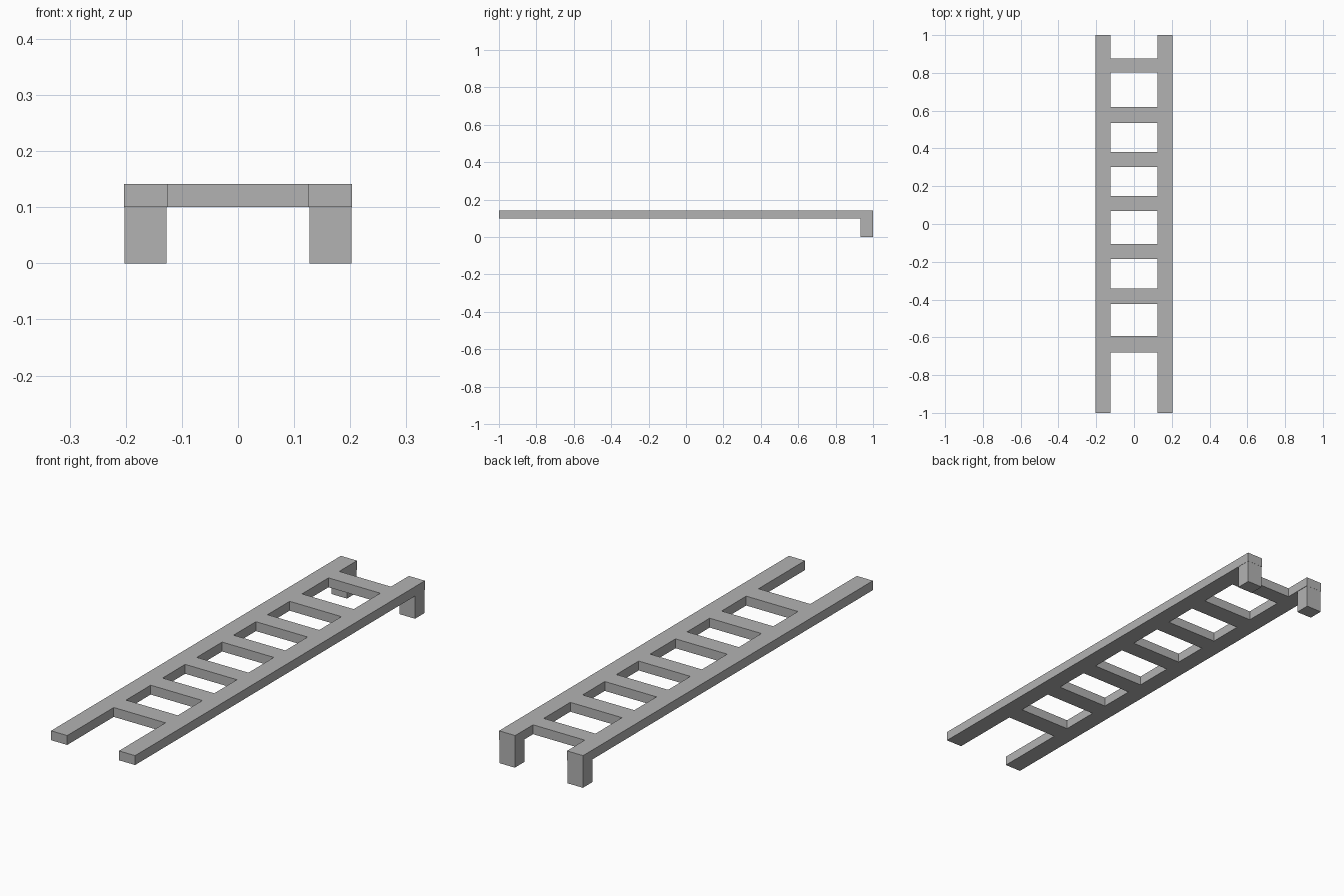
import bpy, bmesh
from mathutils import Matrix

if "Cube" in bpy.data.objects:
    bpy.data.objects.remove(bpy.data.objects["Cube"], do_unlink=True)

# Single flat grey
grey = bpy.data.materials.new("plain grey")
grey.use_nodes = True
colour = (0.45, 0.45, 0.45, 1)
grey.diffuse_color = colour
grey.node_tree.nodes["Principled BSDF"].inputs["Base Color"].default_value = colour

RAIL_OUT, RAIL_IN = 0.203, 0.125
BOTTOM, TOP = 0.1, 0.141
RUNGS = [(-0.679, -0.594), (-0.424, -0.342), (-0.186, -0.106), (0.069, 0.148),
         (0.302, 0.382), (0.535, 0.62), (0.803, 0.877)]


def add_object(name, bm):
    bmesh.ops.recalc_face_normals(bm, faces=bm.faces)
    mesh = bpy.data.meshes.new(name)
    bm.to_mesh(mesh)
    bm.free()
    mesh.materials.append(grey)
    obj = bpy.data.objects.new(name, mesh)
    bpy.context.collection.objects.link(obj)
    return obj


# Ladder frame: rails and rungs laid out as cells of one grid, then extruded
xs = [-RAIL_OUT, -RAIL_IN, RAIL_IN, RAIL_OUT]
ys = [-1] + [y for rung in RUNGS for y in rung] + [1]
bm = bmesh.new()
grid = [[bm.verts.new((x, y, BOTTOM)) for x in xs] for y in ys]
for row in range(len(ys) - 1):
    for col in range(3):
        if col != 1 or row % 2 == 1:
            bm.faces.new((grid[row][col], grid[row][col + 1],
                          grid[row + 1][col + 1], grid[row + 1][col]))
result = bmesh.ops.extrude_face_region(bm, geom=bm.faces[:], use_keep_orig=True)
top_verts = [g for g in result["geom"] if isinstance(g, bmesh.types.BMVert)]
bmesh.ops.translate(bm, verts=top_verts, vec=(0, 0, TOP - BOTTOM))
add_object("ladder_frame", bm)

# Feet hooked under the back ends of the rails
for side, name in ((1, "left_foot"), (-1, "right_foot")):
    bm = bmesh.new()
    place = Matrix.Translation((side * 0.1645, 0.9665, BOTTOM / 2))
    size = Matrix.Diagonal((0.075, 0.066, BOTTOM, 1))
    bmesh.ops.create_cube(bm, size=1, matrix=place @ size)
    add_object(name, bm)
